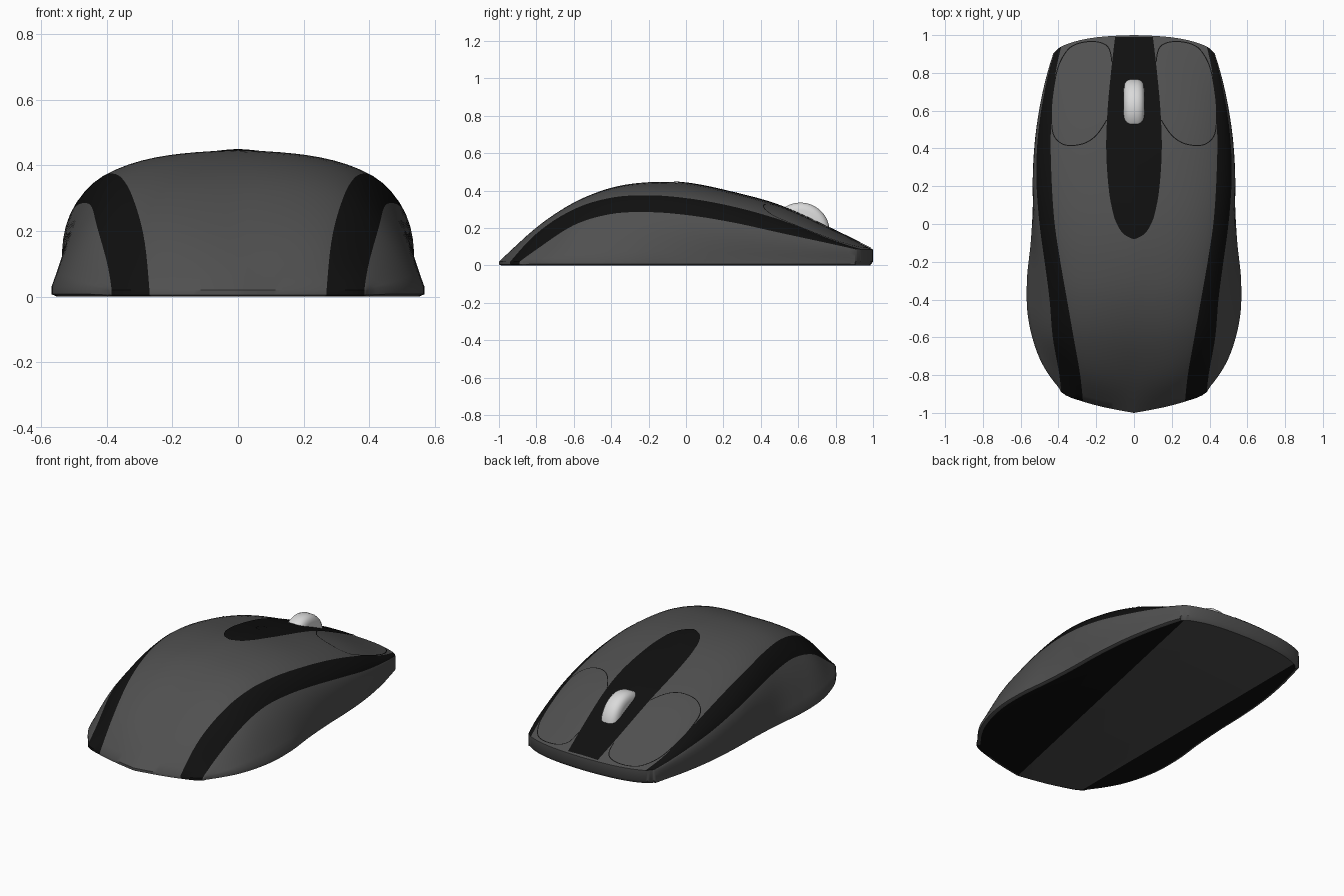
import bpy, bmesh, math
from mathutils import Vector
from mathutils.bvhtree import BVHTree

cube = bpy.data.objects.get("Cube")
if cube:
    bpy.data.objects.remove(cube, do_unlink=True)


def material(name, value):
    mat = bpy.data.materials.new(name)
    mat.use_nodes = True
    color = (value, value, value, 1)
    mat.diffuse_color = color
    mat.node_tree.nodes["Principled BSDF"].inputs["Base Color"].default_value = color
    return mat


GREY = material("charcoal grey", 0.08)
BLACK = material("black", 0.005)
SILVER = material("light silver", 0.7)


def spline(keys, points, t):
    """Smooth curve through points placed at the given keys."""
    n = len(keys)
    secants = [(points[j + 1] - points[j]) / (keys[j + 1] - keys[j]) for j in range(n - 1)]
    tangents = [(a + b) / 2 for a, b in zip(secants, secants[1:])]
    tangents.insert(0, (secants[0] * 3 - tangents[0]) / 2)
    tangents.append((secants[-1] * 3 - tangents[-1]) / 2)
    i = max([j for j in range(n - 1) if keys[j] <= t], default=0)
    h = keys[i + 1] - keys[i]
    s = (t - keys[i]) / h
    blend = s * s * (3 - 2 * s)
    return (points[i] * (1 - blend) + points[i + 1] * blend
            + tangents[i] * (h * s * (1 - s) ** 2) - tangents[i + 1] * (h * s * s * (1 - s)))


def chord_keys(points):
    keys = [0.0]
    for a, b in zip(points, points[1:]):
        keys.append(keys[-1] + max((b - a).length, 1e-4))
    return keys


def finish(bm, name, mats, angle=40):
    mesh = bpy.data.meshes.new(name)
    bm.to_mesh(mesh)
    bm.free()
    obj = bpy.data.objects.new(name, mesh)
    bpy.context.collection.objects.link(obj)
    for mat in mats:
        mesh.materials.append(mat)
    bpy.ops.object.select_all(action='DESELECT')
    obj.select_set(True)
    bpy.context.view_layer.objects.active = obj
    bpy.ops.object.shade_smooth_by_angle(angle=math.radians(angle))
    return obj


def grid_faces(bm, rows):
    verts = [[bm.verts.new(p) for p in row] for row in rows]
    return [[bm.faces.new((a[j], a[j + 1], b[j + 1], b[j])) for j in range(len(a) - 1)]
            for a, b in zip(verts, verts[1:])]


# Lengthwise guide lines as (y, x, z): centre, both stripe edges, base
CENTRE = [(-1, 0, .02), (-.8, 0, .2), (-.6, 0, .335), (-.4, 0, .415), (-.2, 0, .445),
          (0, 0, .44), (.25, 0, .39), (.5, 0, .32), (.8, 0, .185), (1, 0, .085)]
STRIPE_TOP = [(-.94, .27, .02), (-.8, .285, .17), (-.6, .32, .3), (-.4, .355, .362),
              (-.2, .39, .375), (0, .42, .36), (.25, .437, .315), (.5, .44, .245),
              (.8, .415, .13), (.94, .385, .085)]
STRIPE_LOW = [(-.89, .385, .02), (-.8, .395, .085), (-.6, .43, .215), (-.4, .447, .275),
              (-.2, .473, .285), (0, .5, .27), (.25, .517, .23), (.5, .505, .175),
              (.8, .452, .11), (.91, .42, .085)]
BASE = [(-.87, .395, .02), (-.8, .45, .03), (-.7, .505, .03), (-.5, .56, .03),
        (-.3, .567, .03), (-.1, .547, .03), (.1, .535, .03), (.3, .53, .03),
        (.5, .514, .03), (.7, .48, .03), (.85, .442, .03), (.905, .425, .02)]


def on_line(line, s):
    keys = [k[0] for k in line]
    points = [Vector((x, y, z)) for y, x, z in line]
    return spline(keys, points, keys[0] + (keys[-1] - keys[0]) * s)


STEPS = (10, 4, 6)
ROWS = 56


def section(s):
    """Full-width cross-section through the four guide lines."""
    points = [on_line(line, s) for line in (CENTRE, STRIPE_TOP, STRIPE_LOW, BASE)]
    keys = chord_keys(points)
    half = [points[0]]
    for i, count in enumerate(STEPS):
        for k in range(1, count + 1):
            half.append(spline(keys, points, keys[i] + (keys[i + 1] - keys[i]) * k / count))
    return [Vector((-p.x, p.y, p.z)) for p in reversed(half[1:])] + half


# Body shell with side stripes
bm = bmesh.new()
half_count = sum(STEPS)
for row in grid_faces(bm, [section(r / ROWS) for r in range(ROWS + 1)]):
    for j, face in enumerate(row):
        across = j - half_count if j >= half_count else half_count - 1 - j
        face.material_index = int(STEPS[0] <= across < STEPS[0] + STEPS[1])
surface = BVHTree.FromBMesh(bm)


# Rim and underside
def extend_rim(move):
    edges = [e for e in bm.edges if e.is_boundary]
    geom = bmesh.ops.extrude_edge_only(bm, edges=edges)["geom"]
    for v in geom:
        if isinstance(v, bmesh.types.BMVert):
            v.co = move(v.co)
    for f in geom:
        if isinstance(f, bmesh.types.BMFace):
            c = f.calc_center_median()
            f.material_index = int(c.y < -.85 and .265 < abs(c.x) < .385)


extend_rim(lambda p: Vector((p.x, p.y, p.z * .25)))
extend_rim(lambda p: Vector((p.x * .97, p.y * .985, 0)))
bmesh.ops.holes_fill(bm, edges=[e for e in bm.edges if e.is_boundary], sides=0)


def underside():
    return [f for f in bm.faces if all(v.co.z < 1e-5 for v in f.verts)]


# Underside bands, split along two straight lines
for co, no in (((0, -1, 0), (1, -.21, 0)), ((-.37, 0, 0), (1, 0, 0))):
    faces = underside()
    parts = set(faces)
    for f in faces:
        parts.update(f.edges)
        parts.update(f.verts)
    bmesh.ops.bisect_plane(bm, geom=list(parts), plane_co=co, plane_no=no)
for f in underside():
    c = f.calc_center_median()
    f.material_index = int(c.x > (c.y + 1) * .21 or c.x < -.37)
bmesh.ops.recalc_face_normals(bm, faces=bm.faces)
finish(bm, "body", (GREY, BLACK))


def drape(x, y, lift):
    hit = surface.ray_cast(Vector((x, y, 2)), Vector((0, 0, -1)))[0]
    return Vector((x, y, (hit.z if hit else .085) + lift))


# Centre strip lying on the shell
STRIP = [(-.08, .004), (-.06, .045), (0, .09), (.1, .12), (.2, .135), (.4, .147),
         (.6, .14), (.8, .122), (.99, .1)]
keys = [k for k, w in STRIP]
widths = [w for k, w in STRIP]
rows = []
for r in range(81):
    y = keys[0] + (keys[-1] - keys[0]) * (r / 80) ** 1.4
    w = spline(keys, widths, y)
    rows.append([drape(w * (k / 8 - 1), y, .004) for k in range(17)])
bm = bmesh.new()
grid_faces(bm, rows)
bmesh.ops.recalc_face_normals(bm, faces=bm.faces)
if sum(f.normal.z for f in bm.faces) < 0:
    bmesh.ops.reverse_faces(bm, faces=bm.faces)
finish(bm, "centre_strip", (BLACK,))


# Thin seams around the two buttons and the small indicator
def seam(name, path, width, lift):
    points = [Vector((x, y, 0)) for x, y in path]
    keys = chord_keys(points)
    samples = [spline(keys, points, keys[-1] * k / 70) for k in range(71)]
    rows = []
    for k, p in enumerate(samples):
        d = (samples[min(k + 1, 70)] - samples[max(k - 1, 0)]).normalized()
        side = Vector((-d.y, d.x, 0)) * width / 2
        rows.append([drape(q.x, q.y, lift) for q in (p - side, p + side)])
    bm = bmesh.new()
    grid_faces(bm, rows)
    for f in bm.faces:
        f.normal_update()
        if f.normal.z < 0:
            f.normal_flip()
    finish(bm, name, (BLACK,))


BUTTON = [(.145, .55), (.21, .46), (.27, .425), (.37, .42), (.42, .46), (.437, .56),
          (.425, .72), (.39, .86), (.33, .94), (.2, .965), (.14, .94), (.118, .86)]
for side, label in ((1, "left"), (-1, "right")):
    seam(label + "_button_seam", [(side * x, y) for x, y in BUTTON], .005, .003)
ring = [(.03 * math.sin(a * math.pi / 6), .23 + .04 * math.cos(a * math.pi / 6))
        for a in range(13)]
seam("indicator_ring", ring, .005, .006)

# Scroll wheel, a crowned disc turned about the x axis
bm = bmesh.new()
profile = [(-.055, 0), (-.055, .115), (-.05, .135), (-.038, .149), (-.02, .156)]
profile += [(-x, r) for x, r in reversed(profile)]
spokes = 48
rows = [[Vector((x, .612 + r * math.cos(a), .18 + r * math.sin(a))) for x, r in profile]
        for a in (k * math.tau / spokes for k in range(spokes + 1))]
grid_faces(bm, rows)
bmesh.ops.remove_doubles(bm, verts=bm.verts, dist=1e-4)
bmesh.ops.recalc_face_normals(bm, faces=bm.faces)
finish(bm, "scroll_wheel", (SILVER,))
